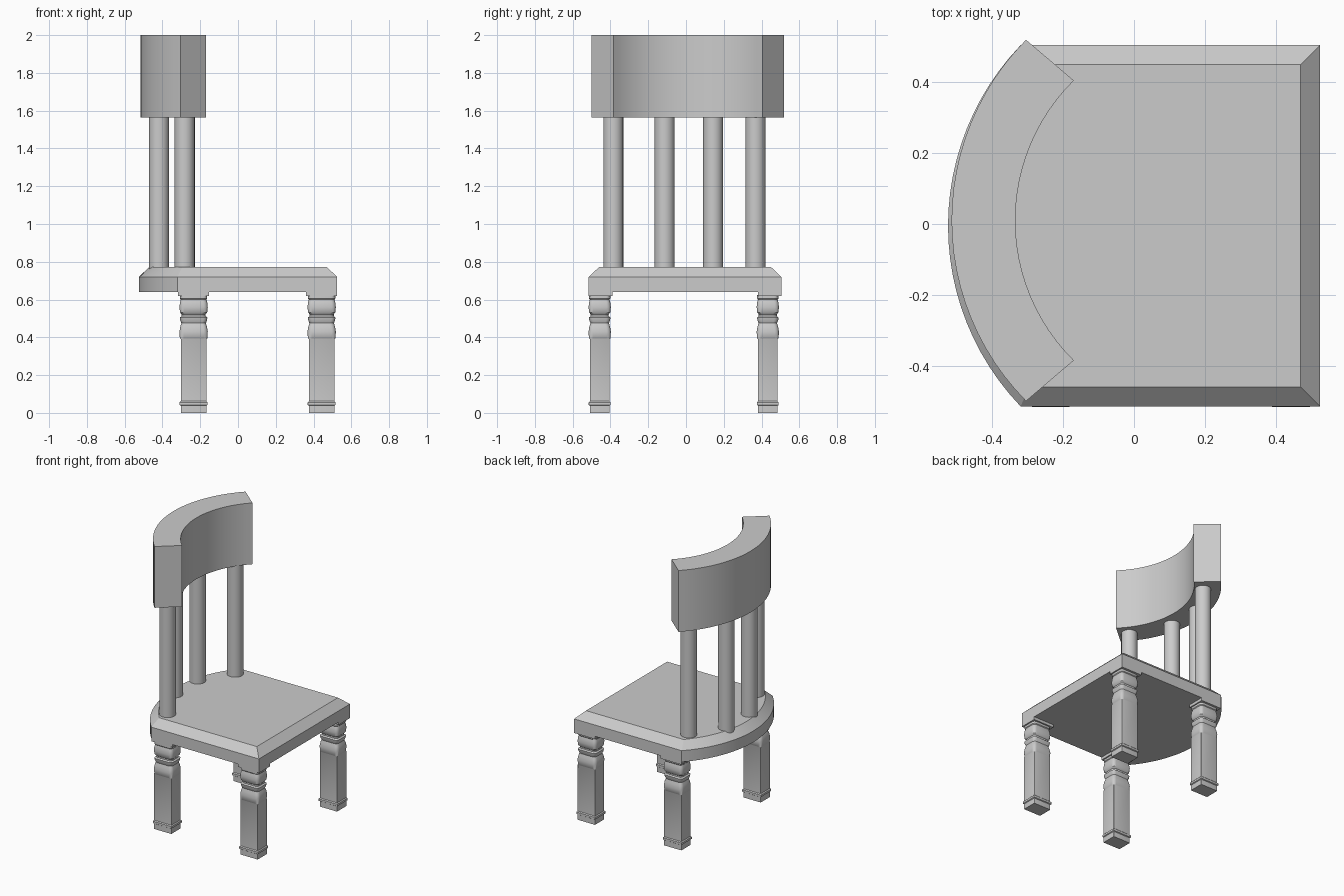
import bpy, bmesh
from math import sin, cos, asin, pi, radians, sqrt

if "Cube" in bpy.data.objects:
    bpy.data.objects.remove(bpy.data.objects["Cube"], do_unlink=True)

grey = bpy.data.materials.new("plain grey")
grey.use_nodes = True
tone = (0.6, 0.6, 0.6, 1)
grey.diffuse_color = tone
grey.node_tree.nodes["Principled BSDF"].inputs["Base Color"].default_value = tone


def loft(name, rings, smooth=30):
    """Skin a stack of equal-length closed rings and cap both ends."""
    bm = bmesh.new()
    loops = [[bm.verts.new(p) for p in ring] for ring in rings]
    for a, b in zip(loops, loops[1:]):
        for i in range(len(a)):
            j = (i + 1) % len(a)
            bm.faces.new((a[i], a[j], b[j], b[i]))
    bm.faces.new(loops[0][::-1])
    bm.faces.new(loops[-1])
    bmesh.ops.recalc_face_normals(bm, faces=bm.faces)
    mesh = bpy.data.meshes.new(name)
    bm.to_mesh(mesh)
    bm.free()
    obj = bpy.data.objects.new(name, mesh)
    bpy.context.collection.objects.link(obj)
    mesh.materials.append(grey)
    bpy.ops.object.select_all(action="DESELECT")
    obj.select_set(True)
    bpy.context.view_layer.objects.active = obj
    bpy.ops.object.shade_smooth_by_angle(angle=radians(smooth))
    return obj


def arc(cx, cy, radius, half_chord, steps=24):
    """Arc bulging toward -x, from +y round to -y."""
    a = asin(half_chord / radius)
    angles = [a - 2 * a * i / steps for i in range(steps + 1)]
    return [(cx - radius * cos(t), cy + radius * sin(t)) for t in angles]


# Seat: straight on three sides, bowed at the rear, chamfered on top
def seat_ring(inset, z):
    half = 0.51 - inset
    bow = arc(0.212, -0.005, 0.737 - inset, half)
    front = 0.525 - inset
    outline = bow + [(front, -0.005 - half), (front, -0.005 + half)]
    return [(x, y, z) for x, y in outline]


loft("seat", [seat_ring(0, 0.64), seat_ring(0, 0.72), seat_ring(0.055, 0.772)])


# Legs: square posts with a foot band and a turned, softened upper part
def leg_ring(x, y, z, grow, r):
    hx, hy = 0.068 + grow, 0.052 + grow
    ring = []
    for k, (sx, sy) in enumerate(((1, 1), (-1, 1), (-1, -1), (1, -1))):
        for s in range(5):
            t = (k + s / 4) * pi / 2
            ring.append((x + sx * (hx - r) + r * cos(t),
                         y + sy * (hy - r) + r * sin(t), z))
    return ring


SHARP, SOFT = 0.001, 0.022
leg_profile = [
    (0, 0, SHARP), (0.038, 0, SHARP), (0.042, 0.006, SHARP), (0.056, 0.006, SHARP),
    (0.062, 0, SHARP), (0.39, 0, SHARP), (0.395, 0.005, SOFT), (0.43, 0.007, SOFT),
    (0.455, 0.003, SOFT), (0.475, -0.003, SOFT), (0.49, 0.003, SOFT),
    (0.505, 0.005, SOFT), (0.512, -0.004, SOFT), (0.522, -0.004, SOFT),
    (0.532, 0.004, SOFT), (0.56, 0.007, SOFT), (0.585, 0.004, SOFT),
    (0.6, 0, SOFT), (0.605, 0.004, SOFT), (0.625, 0.004, SOFT)]

for end, lx, bx in (("rear", -0.235, -0.236), ("front", 0.443, 0.443)):
    for side, ly, by in (("right", -0.457, -0.4525), ("left", 0.433, 0.4425)):
        label = end + "_" + side
        loft(label + "_leg", [leg_ring(lx, ly, z, g, r) for z, g, r in leg_profile], 35)
        # Block that joins the leg to the seat
        w, d = 0.082, 0.0625
        corners = [(bx - w, by - d), (bx + w, by - d), (bx + w, by + d), (bx - w, by + d)]
        loft(label + "_block", [[(x, y, z) for x, y in corners] for z in (0.62, 0.65)])

# Backrest spindles
for i, (x, y) in enumerate(((-0.283, -0.385), (-0.418, -0.113), (-0.418, 0.144), (-0.28, 0.368))):
    loft("spindle_%d" % (i + 1),
         [[(x + 0.053 * cos(t * pi / 12), y + 0.053 * sin(t * pi / 12), z) for t in range(24)]
          for z in (0.75, 1.58)])

# Curved top rail
rail = arc(0.209, 0.01, 0.724, 0.51) + arc(0.22, 0.01, 0.555, 0.395)[::-1]
loft("top_rail", [[(x, y, z) for x, y in rail] for z in (1.565, 2.0)])
